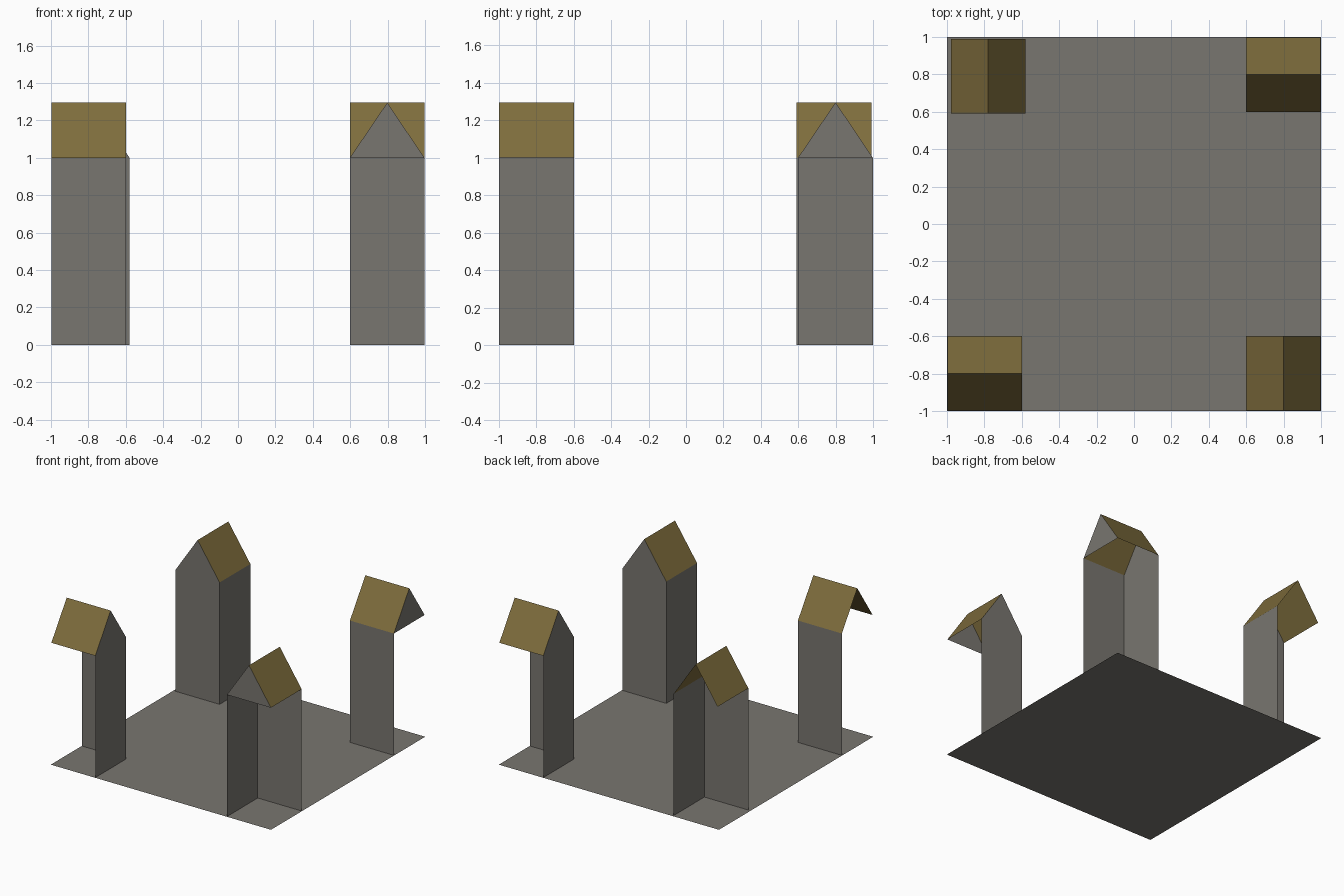
import bpy
from math import pi
from mathutils import Matrix, Vector

if "Cube" in bpy.data.objects:
    bpy.data.objects.remove(bpy.data.objects["Cube"])


def material(name, rgb):
    m = bpy.data.materials.new(name)
    m.diffuse_color = (*rgb, 1)
    m.use_nodes = True
    m.node_tree.nodes["Principled BSDF"].inputs["Base Color"].default_value = m.diffuse_color
    return m


stone = material("grey stone", (0.19, 0.18, 0.16))
ochre = material("ochre roof", (0.21, 0.152, 0.046))

EAVE, RIDGE = 1.0, 1.295
OUT, MID, IN = -0.997, -0.798, -0.598   # outer edge, ridge line, inner edge


def panel(name, points, mat, xf=Matrix.Identity(4)):
    """One flat single-sided sheet."""
    mesh = bpy.data.meshes.new(name)
    mesh.from_pydata([xf @ Vector(p) for p in points], [], [range(len(points))])
    mesh.materials.append(mat)
    obj = bpy.data.objects.new(name, mesh)
    bpy.context.collection.objects.link(obj)


# Floor sheet
panel("floor", [(-1, -1, 0), (1, -1, 0), (1, 1, 0), (-1, 1, 0)], stone)


def tower(name, turn, shift=(0, 0, 0), outer_gable=False):
    """Corner tower, open on its outer sides; modelled front left, then turned."""
    xf = Matrix.Translation(shift) @ Matrix.Rotation(turn * pi / 2, 4, 'Z')
    # Inner wall under the eave
    panel(name + "_wall", [(IN, IN, 0), (OUT, IN, 0), (OUT, IN, EAVE), (IN, IN, EAVE)], stone, xf)
    # Inner wall with gable
    panel(name + "_gable_wall", [(IN, OUT, 0), (IN, IN, 0), (IN, IN, EAVE),
                                 (IN, MID, RIDGE), (IN, OUT, EAVE)], stone, xf)
    # Two roof slopes
    panel(name + "_outer_roof", [(OUT, OUT, EAVE), (IN, OUT, EAVE),
                                 (IN, MID, RIDGE), (OUT, MID, RIDGE)], ochre, xf)
    panel(name + "_inner_roof", [(IN, IN, EAVE), (OUT, IN, EAVE),
                                 (OUT, MID, RIDGE), (IN, MID, RIDGE)], ochre, xf)
    # Closing triangle over the open side
    if outer_gable:
        panel(name + "_outer_gable", [(OUT, IN, EAVE), (OUT, OUT, EAVE), (OUT, MID, RIDGE)], stone, xf)


tower("front_left_tower", 0)
tower("front_right_tower", 1, outer_gable=True)
tower("back_right_tower", 2, outer_gable=True)
tower("back_left_tower", 3, shift=(0.018, -0.008, 0))
